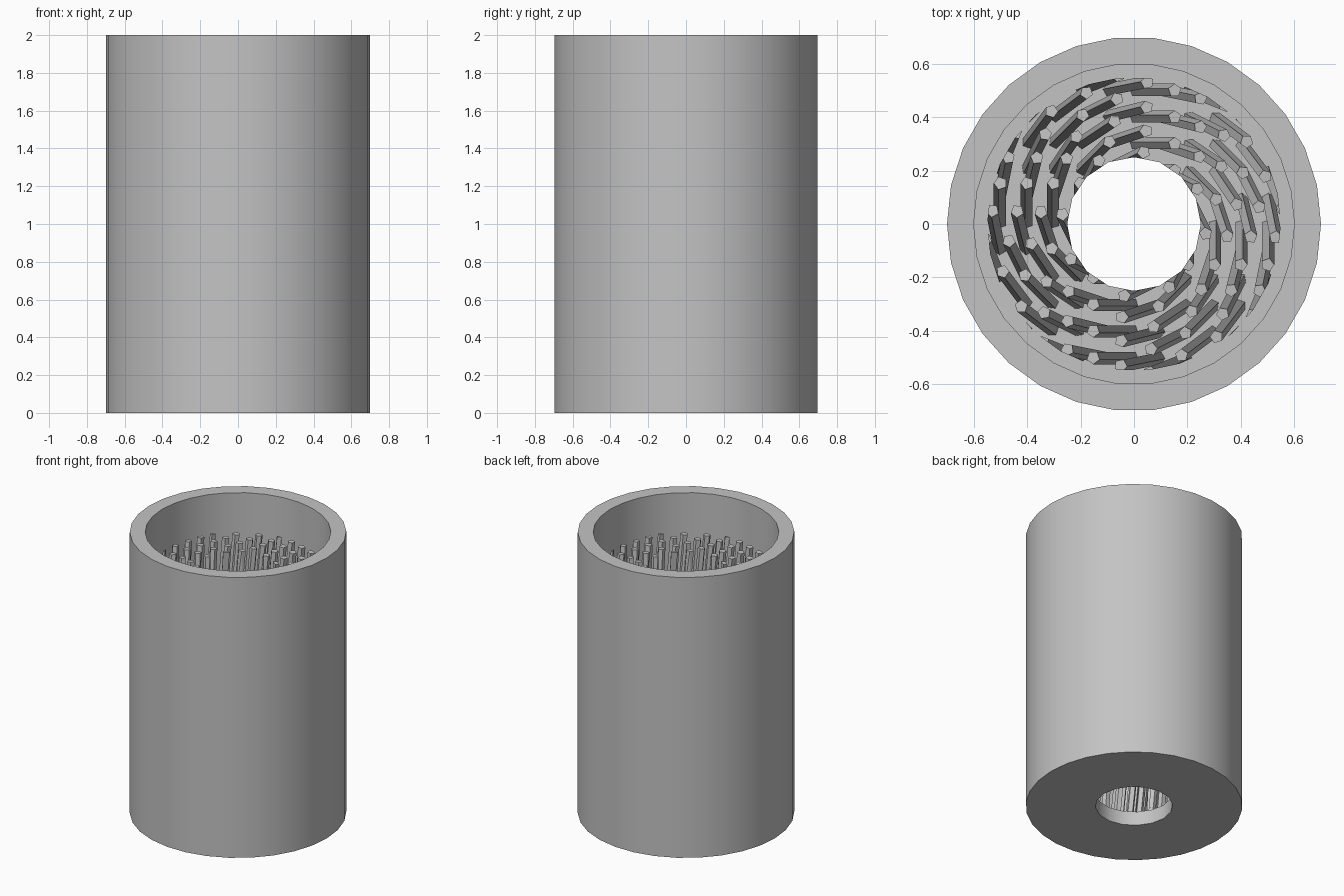
import bpy
import bmesh
import math
from mathutils import Matrix

cube = bpy.data.objects.get("Cube")
if cube:
    bpy.data.objects.remove(cube, do_unlink=True)

grey = bpy.data.materials.new("plain_grey")
grey.use_nodes = True
colour = (0.55, 0.55, 0.55, 1)
grey.diffuse_color = colour
grey.node_tree.nodes["Principled BSDF"].inputs["Base Color"].default_value = colour


def add_prism(bm, sides, radius, bottom, top, placement=Matrix()):
    """Upright prism whose first corner points along +x."""
    base = (Matrix.Translation((0, 0, (bottom + top) / 2))
            @ Matrix.Rotation(-math.pi / 2, 4, 'Z'))
    bmesh.ops.create_cone(bm, cap_ends=True, segments=sides, radius1=radius,
                          radius2=radius, depth=top - bottom,
                          matrix=placement @ base)


def make_object(name, bm):
    mesh = bpy.data.meshes.new(name)
    bm.to_mesh(mesh)
    bm.free()
    mesh.materials.append(grey)
    obj = bpy.data.objects.new(name, mesh)
    bpy.context.collection.objects.link(obj)
    return obj


def prism(name, *args):
    bm = bmesh.new()
    add_prism(bm, *args)
    return make_object(name, bm)


def combine(target, operation, cutter):
    """Apply a boolean and discard the cutter."""
    cutter.hide_render = True
    mod = target.modifiers.new(operation.lower(), 'BOOLEAN')
    mod.operation = operation
    mod.object = cutter
    mod.solver = 'EXACT'
    mod.use_self = True
    bpy.ops.object.select_all(action='DESELECT')
    bpy.context.view_layer.objects.active = target
    target.select_set(True)
    bpy.ops.object.modifier_apply(modifier=mod.name)
    bpy.data.objects.remove(cutter, do_unlink=True)


FLOOR = 0.1
HOLE = 0.25

# Cup: outer cylinder, wide bore above a thin floor, round hole in the floor
cup = prism("cup", 30, 0.7, 0, 2)
combine(cup, 'DIFFERENCE', prism("bore_cutter", 30, 0.6, FLOOR, 2.2))
combine(cup, 'DIFFERENCE', prism("hole_cutter", 16, HOLE, -0.2, 0.5))
bpy.ops.object.shade_smooth_by_angle(angle=math.radians(30))

# Rods: square grid of five-sided rods, each leaning along its tangent
bm = bmesh.new()
for i in range(-5, 6):
    for j in range(-5, 6):
        x, y = i * 0.1, j * 0.1
        if 0.19 < math.hypot(x, y) < 0.57:
            lean = (Matrix.Translation((x, y, 0))
                    @ Matrix.Rotation(math.atan2(y, x), 4, 'Z')
                    @ Matrix.Rotation(math.radians(5), 4, 'X'))
            add_prism(bm, 5, 0.025, 0, 1.75, lean)
rods = make_object("leaning_rods", bm)

# Trim the rods to a ring between the floor hole and the wall
combine(rods, 'INTERSECT', prism("ring_cutter", 30, 0.55, FLOOR - 0.003, 1.95))
combine(rods, 'DIFFERENCE', prism("core_cutter", 16, HOLE, -0.2, 2.2))
